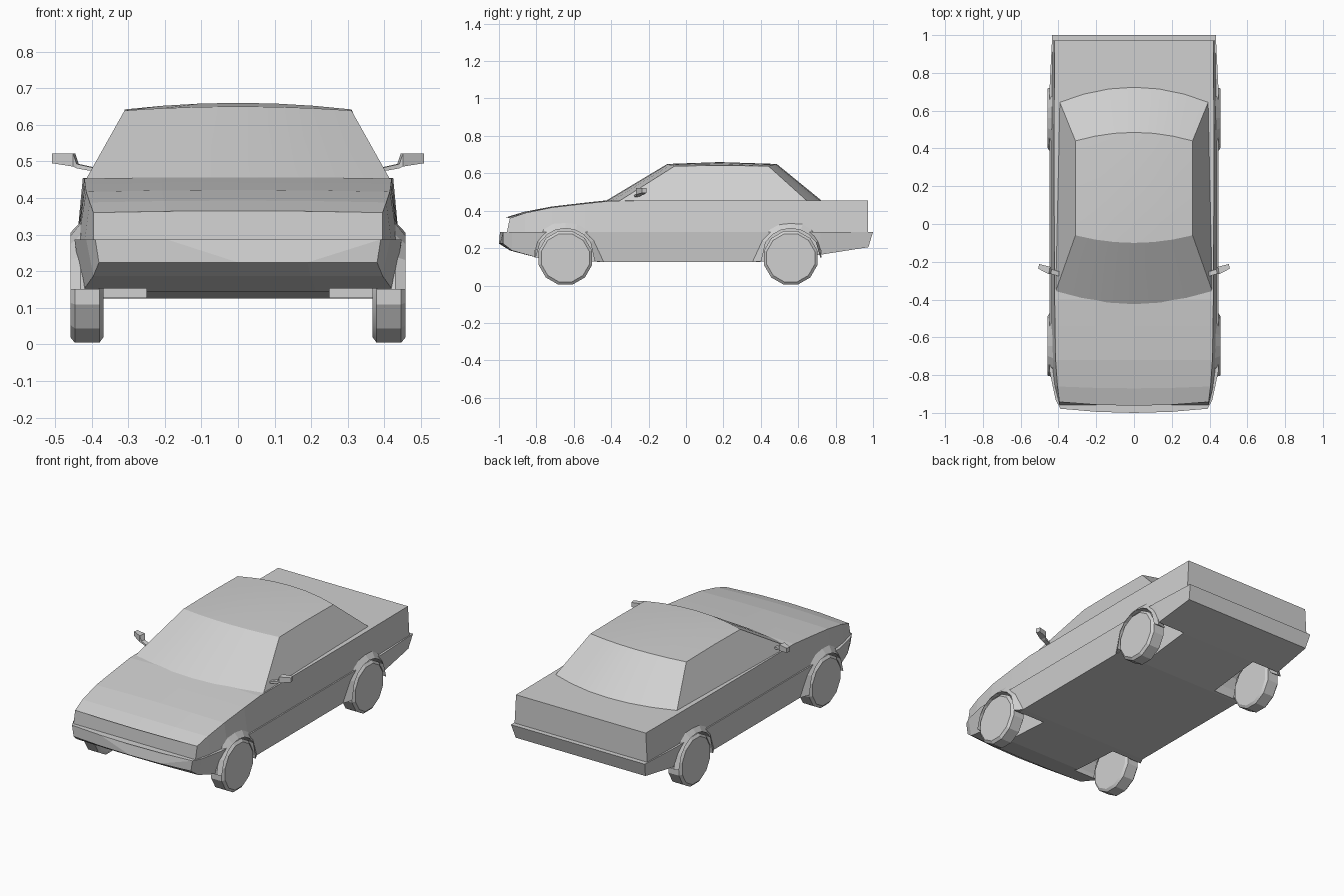
import bpy, bmesh
from math import sin, cos, pi
from mathutils import Vector

if "Cube" in bpy.data.objects:
    bpy.data.objects.remove(bpy.data.objects["Cube"])

paint = bpy.data.materials.new("light_grey")
paint.use_nodes = True
GREY = (0.63, 0.63, 0.63, 1)
paint.diffuse_color = GREY
paint.node_tree.nodes["Principled BSDF"].inputs["Base Color"].default_value = GREY


def add_loft(bm, rings):
    """Skin a row of closed rings and cap both ends."""
    rows = [[bm.verts.new(p) for p in ring] for ring in rings]
    n = len(rows[0])
    for a, b in zip(rows, rows[1:]):
        for i in range(n):
            j = (i + 1) % n
            bm.faces.new((a[i], a[j], b[j], b[i]))
    bm.faces.new(rows[0])
    bm.faces.new(rows[-1])


def finish(name, bm):
    bmesh.ops.recalc_face_normals(bm, faces=bm.faces)
    mesh = bpy.data.meshes.new(name)
    bm.to_mesh(mesh)
    bm.free()
    mesh.materials.append(paint)
    ob = bpy.data.objects.new(name, mesh)
    bpy.context.collection.objects.link(ob)
    return ob


def loft(name, rings):
    bm = bmesh.new()
    add_loft(bm, rings)
    return finish(name, bm)


def both_sides(half):
    """Close a half section across the centre plane."""
    return half + [(-x, y, z) for x, y, z in reversed(half) if x > 0]


def disc(x, y, z, r, n):
    return [(x, y + r * cos((i + 0.5) * 2 * pi / n),
             z + r * sin((i + 0.5) * 2 * pi / n)) for i in range(n)]


AXLES = {"front": (-0.645, 1), "rear": (0.56, -1)}
SIDES = {"left": 1, "right": -1}

# Upper body: y, top z, top half width, bottom half width, nose setback, lean
upper = []
for y, zt, wt, wb, back, lean in [
        (-0.962, 0.360, 0.395, 0.395, 0.02, -0.018),
        (-0.87, 0.388, 0.405, 0.420, 0.01, 0),
        (-0.72, 0.417, 0.415, 0.438, 0, 0),
        (-0.54, 0.438, 0.418, 0.441, 0, 0),
        (-0.40, 0.453, 0.420, 0.441, 0, 0),
        (0.40, 0.455, 0.424, 0.441, 0, 0),
        (0.972, 0.455, 0.420, 0.430, 0, 0)]:
    crown = 0.005 if y < 0 else 0
    upper.append(both_sides([
        (0, y, zt + crown),
        (wt / 2, y + back / 4, zt + crown * 0.75),
        (wt, y + back, zt),
        (wb, y + back + lean, 0.275),
        (0, y + lean, 0.275)]))
upper_body = loft("upper_body", upper)

# Lower body with bumpers: y, top half width, bottom half width, bottom z, setback, lean
lower = []
for y, wt, wb, zb, back, lean in [
        (-1.0, 0.390, 0.380, 0.224, 0.022, 0),
        (-0.94, 0.415, 0.395, 0.187, 0.01, 0),
        (-0.78, 0.447, 0.425, 0.145, 0, 0),
        (-0.44, 0.447, 0.430, 0.125, 0, 0),
        (0.38, 0.447, 0.430, 0.125, 0, 0),
        (0.72, 0.447, 0.430, 0.165, 0, 0),
        (1.0, 0.433, 0.420, 0.205, 0, -0.025)]:
    lower.append(both_sides([
        (0, y, 0.287), (wt / 2, y + back / 4, 0.287),
        (wt, y + back, 0.287),
        (wb, y + back + lean, zb),
        (wb / 2, y + back / 4 + lean, zb), (0, y + lean, zb)]))
lower_body = loft("lower_body", lower)

# Wheel wells cut into both body parts
bm = bmesh.new()
for y, _ in AXLES.values():
    for s in SIDES.values():
        add_loft(bm, [disc(s * x, y, 0.148, 0.168, 16) for x in (0.25, 0.6)])
wells = finish("wheel_well_cutter", bm)
wells.hide_render = True
wells.hide_viewport = True
wells.display_type = 'WIRE'
for ob in (upper_body, lower_body):
    cut = ob.modifiers.new("wheel_wells", 'BOOLEAN')
    cut.operation = 'DIFFERENCE'
    cut.solver = 'EXACT'
    cut.object = wells

# Cabin: centre y, edge y, centre z, edge z, half width
cabin_rows = [(-0.43, -0.36, 0.452, 0.450, 0.416),
              (-0.10, -0.06, 0.650, 0.639, 0.31),
              (0.18, 0.18, 0.660, 0.642, 0.31),
              (0.485, 0.44, 0.650, 0.639, 0.31),
              (0.73, 0.65, 0.450, 0.450, 0.395)]
bm = bmesh.new()
steps = [i / 3 for i in range(-3, 4)]
grid = [[bm.verts.new((t * w, yc + (ye - yc) * t * t, zc + (ze - zc) * t * t))
         for t in steps] for yc, ye, zc, ze, w in cabin_rows]
for a, b in zip(grid, grid[1:]):
    for i in range(len(steps) - 1):
        bm.faces.new((a[i], a[i + 1], b[i + 1], b[i]))
for k in (0, -1):
    bm.faces.new([row[k] for row in grid])
bm.faces.new(grid[0] + grid[-1][::-1])
cabin = finish("cabin", bm)

# Arch outline as offset from the axle and height
ARCH = [(0.205, 0.125), (0.165, 0.25), (0.125, 0.305), (0.065, 0.33), (0, 0.335),
        (-0.065, 0.33), (-0.115, 0.30), (-0.15, 0.24), (-0.165, 0.15)]
smooth = [cabin]
for end, (y, facing) in AXLES.items():
    for side, s in SIDES.items():
        # Wheel with chamfered rims
        smooth.append(loft(f"{end}_{side}_wheel", [
            disc(s * x, y, 0.148, r, 12) for x, r in
            ((0.368, 0.133), (0.378, 0.148), (0.446, 0.148), (0.458, 0.133))]))
        # Flared arch lip around the wheel
        rings = []
        for d, z in ARCH:
            ray = Vector((d, z - 0.148)).normalized() * 0.158
            yi, zi = y + facing * ray.x, 0.148 + ray.y
            rings.append([(s * 0.43, y + facing * d, z),
                          (s * 0.457, yi, zi), (s * 0.38, yi, zi)])
        loft(f"{end}_{side}_arch", rings)

# Door mirrors: x, y, z, half depth, half height
for side, s in SIDES.items():
    loft(f"{side}_mirror", [
        [(s * (x + 0.006), y - d, z - h), (s * x, y + d, z - h),
         (s * x, y + d, z + h), (s * (x + 0.006), y - d, z + h)]
        for x, y, z, d, h in [(0.39, -0.265, 0.478, 0.012, 0.005),
                              (0.435, -0.252, 0.487, 0.012, 0.006),
                              (0.445, -0.246, 0.504, 0.02, 0.018),
                              (0.502, -0.224, 0.508, 0.012, 0.013)]])

# Soft shading only on the gently curved parts
bpy.ops.object.select_all(action='DESELECT')
for ob in smooth:
    ob.select_set(True)
bpy.context.view_layer.objects.active = cabin
bpy.ops.object.shade_smooth_by_angle(angle=0.3)
